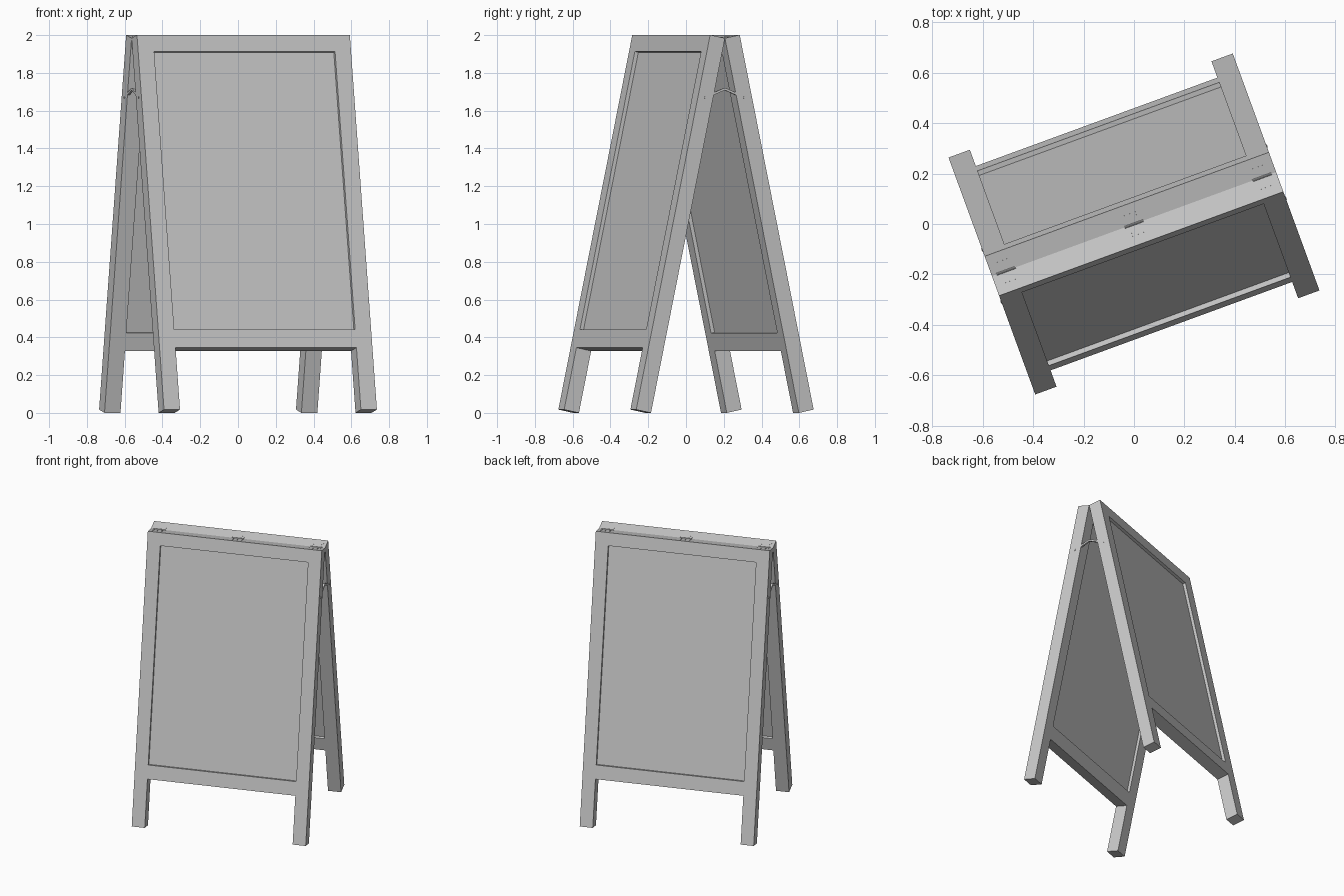
import bpy, bmesh, math
from mathutils import Matrix, Vector

if "Cube" in bpy.data.objects:
    bpy.data.objects.remove(bpy.data.objects["Cube"])

TILT = math.radians(11.87)      # lean of each board
TURN = Matrix.Rotation(math.radians(20.1), 4, 'Z')
HALF_W, STILE, THICK = 0.6, 0.09, 0.085
LENGTH = 2.027
RAIL_LOW, RAIL_TOP = 0.335, 0.432
OPEN_TOP = LENGTH - 0.09
RECESS = 0.02

grey = bpy.data.materials.new("plain_grey")
grey.diffuse_color = (0.58, 0.58, 0.58, 1)
grey.use_nodes = True
grey.node_tree.nodes["Principled BSDF"].inputs["Base Color"].default_value = grey.diffuse_color


def finish(name, bm, matrix):
    bmesh.ops.transform(bm, matrix=TURN @ matrix, verts=bm.verts)
    bmesh.ops.recalc_face_normals(bm, faces=bm.faces)
    mesh = bpy.data.meshes.new(name)
    bm.to_mesh(mesh)
    bm.free()
    mesh.materials.append(grey)
    obj = bpy.data.objects.new(name, mesh)
    bpy.context.collection.objects.link(obj)
    return obj


def box(name, lo, hi, matrix):
    bm = bmesh.new()
    lo, hi = Vector(lo), Vector(hi)
    size = hi - lo
    bmesh.ops.create_cube(bm, size=1, matrix=Matrix.Translation((lo + hi) / 2)
                          @ Matrix.Diagonal((*size, 1)))
    return finish(name, bm, matrix)


def rod(name, start, end, radius, matrix, sides=8):
    start, end = Vector(start), Vector(end)
    axis = end - start
    bm = bmesh.new()
    bmesh.ops.create_cone(bm, cap_ends=True, segments=sides, radius1=radius,
                          radius2=radius, depth=axis.length)
    turn = axis.to_track_quat('Z', 'Y').to_matrix().to_4x4()
    return finish(name, bm, matrix @ Matrix.Translation((start + end) / 2) @ turn)


def frame(name, matrix):
    """Stiles, rails and legs as one extruded outline with an opening."""
    xs = [-HALF_W, STILE - HALF_W, HALF_W - STILE, HALF_W]
    zs = [0, RAIL_LOW, RAIL_TOP, OPEN_TOP, LENGTH]
    bm = bmesh.new()
    grid = [[bm.verts.new((x, 0, z)) for x in xs] for z in zs]
    for r in range(4):
        for c in range(3):
            if c == 1 and r in (0, 2):      # gap between legs, panel opening
                continue
            bm.faces.new((grid[r][c], grid[r][c + 1],
                          grid[r + 1][c + 1], grid[r + 1][c]))
    ext = bmesh.ops.extrude_face_region(bm, geom=bm.faces[:], use_keep_orig=True)
    moved = [g for g in ext["geom"] if isinstance(g, bmesh.types.BMVert)]
    bmesh.ops.translate(bm, verts=moved, vec=(0, -THICK, 0))
    return finish(name, bm, matrix)


# Two leaning boards, each a frame with a recessed writing panel
for side, spin in (("front", 0), ("back", math.pi)):
    flip = Matrix.Rotation(spin, 4, 'Z')
    lean = (flip @ Matrix.Translation((0, -LENGTH * math.sin(TILT), 0))
            @ Matrix.Rotation(-TILT, 4, 'X'))
    frame(side + "_frame", lean)
    box(side + "_panel", (STILE - HALF_W, RECESS - THICK, RAIL_TOP),
        (HALF_W - STILE, -RECESS, OPEN_TOP), lean)

    # Hinge leaves on the top edge, with two screw heads each
    for i, x in enumerate((-0.54, 0, 0.54)):
        box(f"{side}_hinge_leaf_{i}", (x - 0.04, -0.045, LENGTH - 0.004),
            (x + 0.04, 0, LENGTH + 0.001), lean)
        for k in (-0.025, 0.025):
            rod(f"{side}_hinge_screw_{i}", (x + k, -0.03, LENGTH - 0.004),
                (x + k, -0.03, LENGTH + 0.002), 0.005, lean)

    # Folding stay arms meeting at the middle of each end, with pivots
    for label, s in (("left", -1), ("right", 1)):
        a, b = Vector((s * 0.594, -0.11, 1.67)), Vector((s * 0.594, 0, 1.715))
        run = b - a
        arm = (flip @ Matrix.Translation(a)
               @ Matrix.Rotation(math.atan2(run.z, run.y), 4, 'X'))
        box(f"{side}_{label}_stay", (-0.006, -0.005, -0.006),
            (0.006, run.length + 0.002, 0.006), arm)
        rod(f"{side}_{label}_stay_pivot", a, a + Vector((s * 0.009, 0, 0)),
            0.006, flip)

# Hinge barrels in the valley between the boards
for i, x in enumerate((-0.54, 0, 0.54)):
    rod(f"hinge_barrel_{i}", (x - 0.04, 0, 1.985), (x + 0.04, 0, 1.985),
        0.005, Matrix.Identity(4))
